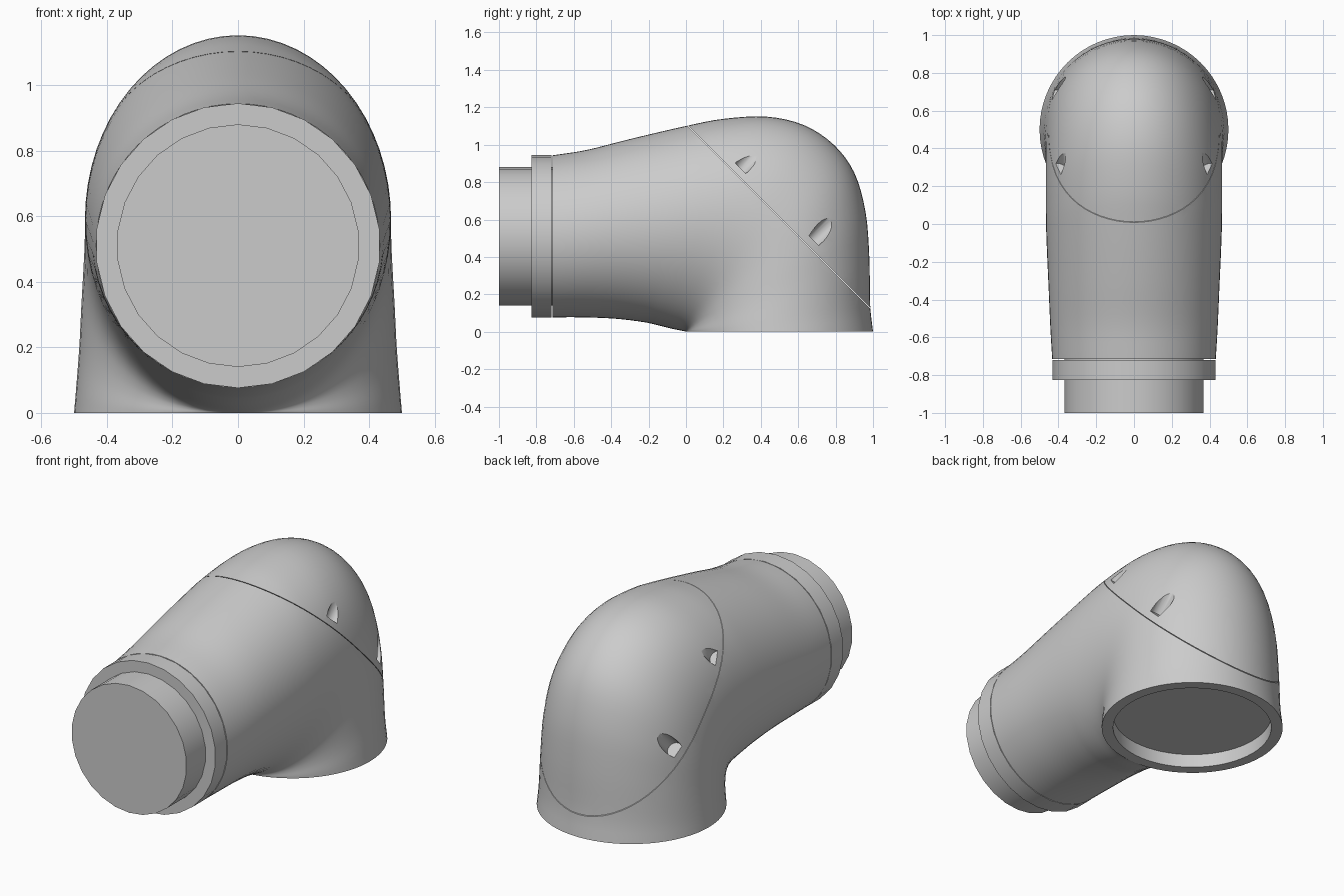
import bpy, bmesh
from math import pi, sin, cos, radians, sqrt
from mathutils import Vector, Matrix

cube = bpy.data.objects.get("Cube")
if cube:
    bpy.data.objects.remove(cube)

grey = bpy.data.materials.new("plain grey")
grey.use_nodes = True
GREY = (0.6, 0.6, 0.6, 1)
grey.diffuse_color = GREY
grey.node_tree.nodes["Principled BSDF"].inputs["Base Color"].default_value = GREY


def make(name, bm):
    bmesh.ops.recalc_face_normals(bm, faces=bm.faces)
    mesh = bpy.data.meshes.new(name)
    bm.to_mesh(mesh)
    bm.free()
    mesh.materials.append(grey)
    ob = bpy.data.objects.new(name, mesh)
    bpy.context.collection.objects.link(ob)
    return ob


def activate(ob):
    bpy.ops.object.select_all(action='DESELECT')
    ob.select_set(True)
    bpy.context.view_layer.objects.active = ob


def smooth(ob):
    activate(ob)
    bpy.ops.object.shade_smooth_by_angle(angle=radians(30))


def boolean(ob, cutter, operation='DIFFERENCE'):
    cutter.hide_render = True
    mod = ob.modifiers.new("cut", 'BOOLEAN')
    mod.operation, mod.solver, mod.object = operation, 'EXACT', cutter
    activate(ob)
    bpy.ops.object.modifier_apply(modifier=mod.name)
    bpy.data.objects.remove(cutter)


def cylinder(name, radius, length, matrix, sides):
    bm = bmesh.new()
    bmesh.ops.create_cone(bm, cap_ends=True, segments=sides, radius1=radius,
                          radius2=radius, depth=length, matrix=matrix)
    return make(name, bm)


def spline(rows, steps):
    """Catmull-Rom through rows of numbers."""
    pts = [Vector(r) for r in rows]
    pts = [2 * pts[0] - pts[1]] + pts + [2 * pts[-1] - pts[-2]]
    out = []
    for a, b, c, d in zip(pts, pts[1:], pts[2:], pts[3:]):
        for i in range(steps):
            t = i / steps
            out.append(0.5 * (2 * b + (c - a) * t + (2 * a - 5 * b + 4 * c - d) * t ** 2
                              + (3 * b - a - 3 * c + d) * t ** 3))
    return out + [pts[-2]]


# Elbow sections: outer y, outer z, inner y, inner z, half width
SECTIONS = [
    (1, 0, 0, 0, .5),
    (.985, .14, -.002, .001, .494),
    (.98, .4, -.005, .002, .484),
    (.96, .64, -.01, .003, .478),
    (.9, .85, -.02, .005, .472),
    (.79, 1.0, -.035, .008, .468),
    (.63, 1.105, -.06, .013, .467),
    (.43, 1.15, -.1, .022, .467),
    (.2, 1.138, -.16, .037, .466),
    (0, 1.10, -.23, .052, .462),
    (-.3, 1.03, -.38, .07, .452),
    (-.53, .972, -.56, .077, .443),
    (-.715, .943, -.715, .077, .433),
]
SIDES = 64


def elbow(name):
    bm = bmesh.new()
    rings = []

    def ring(centre, half, width):
        rings.append([bm.verts.new(centre + half * cos(2 * pi * i / SIDES)
                                   + Vector((width * sin(2 * pi * i / SIDES), 0, 0)))
                      for i in range(SIDES)])

    # recess in the open end, then the curved outside
    middle = Vector((0, .5, 0))
    for z in (.08, 0):
        ring(middle + Vector((0, 0, z)), Vector((0, .437, 0)), .437)
    for oy, oz, iy, iz, w in spline(SECTIONS, 4):
        outer, inner = Vector((0, oy, oz)), Vector((0, iy, iz))
        ring((outer + inner) / 2, (outer - inner) / 2, w)
    for a, b in zip(rings, rings[1:]):
        for i in range(SIDES):
            j = (i + 1) % SIDES
            bm.faces.new((a[i], a[j], b[j], b[i]))
    bm.faces.new(rings[0])
    bm.faces.new(rings[-1])
    return make(name, bm)


# The cover sits beyond a plane sloping at 45 degrees
SLOPE = Matrix.Rotation(-pi / 4, 4, 'X')


def half_space(offset):
    bm = bmesh.new()
    base = Vector((0, .495, .615)) + SLOPE @ Vector((0, 0, 1.5 + offset))
    bmesh.ops.create_cube(bm, size=3, matrix=Matrix.Translation(base) @ SLOPE)
    return make("half_space_cutter", bm)


body = elbow("elbow_body")
boolean(body, half_space(0))
cover = elbow("back_cover")
boolean(cover, half_space(.003), 'INTERSECT')

# Screw pockets, square to the cover joint
for side in (-1, 1):
    for y, z in ((.29, .875), (.68, .49)):
        at = Vector((side * .405, y, z)) + SLOPE @ Vector((0, 0, .25))
        boolean(cover, cylinder("pocket_cutter", .043, .5,
                                Matrix.Translation(at) @ SLOPE, 24))

# Collar and spigot on the front end
FACING = Matrix.Rotation(pi / 2, 4, 'X')


def front_disc(name, radius, y0, y1):
    place = Matrix.Translation((0, (y0 + y1) / 2, .51)) @ FACING
    return cylinder(name, radius, y1 - y0, place, 26)


collar = front_disc("collar", .434, -.825, -.72)
spigot = front_disc("spigot", .37, -1, -.65)

for part in (body, cover, collar, spigot):
    smooth(part)
